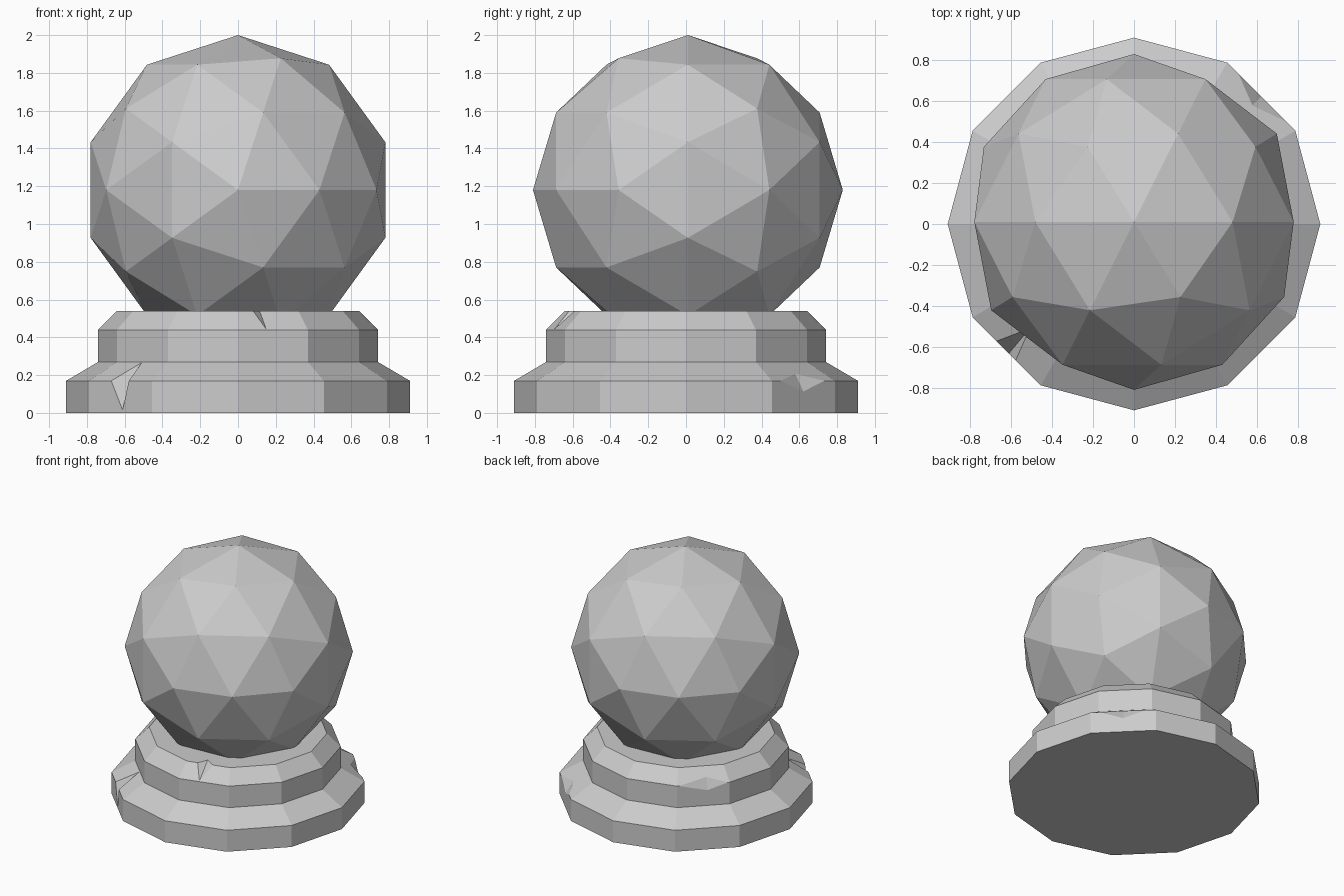
import bpy, bmesh
from math import cos, sin, pi, radians
from mathutils import Vector, Matrix

if "Cube" in bpy.data.objects:
    bpy.data.objects.remove(bpy.data.objects["Cube"])


def add_object(name, bm):
    bmesh.ops.recalc_face_normals(bm, faces=bm.faces)
    mesh = bpy.data.meshes.new(name)
    bm.to_mesh(mesh)
    bm.free()
    obj = bpy.data.objects.new(name, mesh)
    bpy.context.collection.objects.link(obj)
    return obj


# Stone ball: low-poly icosphere lying on its side
bm = bmesh.new()
bmesh.ops.create_icosphere(
    bm, subdivisions=2, radius=0.82,
    matrix=Matrix.Translation((0, 0.01, 1.18)) @ Matrix.Rotation(pi / 2, 4, 'X'))
add_object("stone_ball", bm)

# Stepped twelve-sided base
SIDES = 12
profile = [(0.91, 0), (0.91, 0.17), (0.74, 0.27), (0.74, 0.44), (0.64, 0.54)]
bm = bmesh.new()
rings = [[bm.verts.new((r * cos(2 * pi * i / SIDES), r * sin(2 * pi * i / SIDES), z))
          for i in range(SIDES)] for r, z in profile]
for low, high in zip(rings, rings[1:]):
    for i in range(SIDES):
        j = (i + 1) % SIDES
        bm.faces.new((low[i], low[j], high[j], high[i]))
bm.faces.new(rings[0][::-1])
bm.faces.new(rings[-1])
base = add_object("stepped_base", bm)


def add_chip(bm, angle, low, high, left, right):
    """Wedge cutter; points are (outward, sideways, height) on the face at angle."""
    low, high, left, right = map(Vector, (low, high, left, right))
    mid = (low + high) / 2
    points = [low, high, mid + (left - mid) * 2.5, mid + (right - mid) * 2.5]
    turn = Matrix.Rotation(radians(angle), 3, 'Z')
    v = [bm.verts.new(turn @ p) for p in points]
    for a, b, c in ((0, 1, 2), (0, 3, 1), (0, 2, 3), (1, 3, 2)):
        bm.faces.new((v[a], v[b], v[c]))


# Chips broken out of the edges
bm = bmesh.new()
add_chip(bm, 225, (0.882, 0.015, 0.01), (0.715, 0, 0.275),
         (0.879, -0.07, 0.17), (0.879, 0.065, 0.18))
add_chip(bm, 285, (0.717, -0.036, 0.44), (0.55, -0.03, 0.542),
         (0.618, -0.083, 0.54), (0.618, 0.03, 0.54))
add_chip(bm, 45, (0.881, 0, 0.11), (0.815, 0, 0.212),
         (0.879, -0.17, 0.17), (0.879, 0.17, 0.175))
add_chip(bm, 135, (0.717, 0.03, 0.385), (0.676, 0.03, 0.482),
         (0.715, -0.18, 0.44), (0.715, 0.18, 0.44))
cutter = add_object("chip_cutter", bm)
cutter.hide_render = True
cutter.display_type = 'WIRE'

cut = base.modifiers.new("chips", 'BOOLEAN')
cut.operation = 'DIFFERENCE'
cut.solver = 'EXACT'
cut.use_self = True
cut.object = cutter
